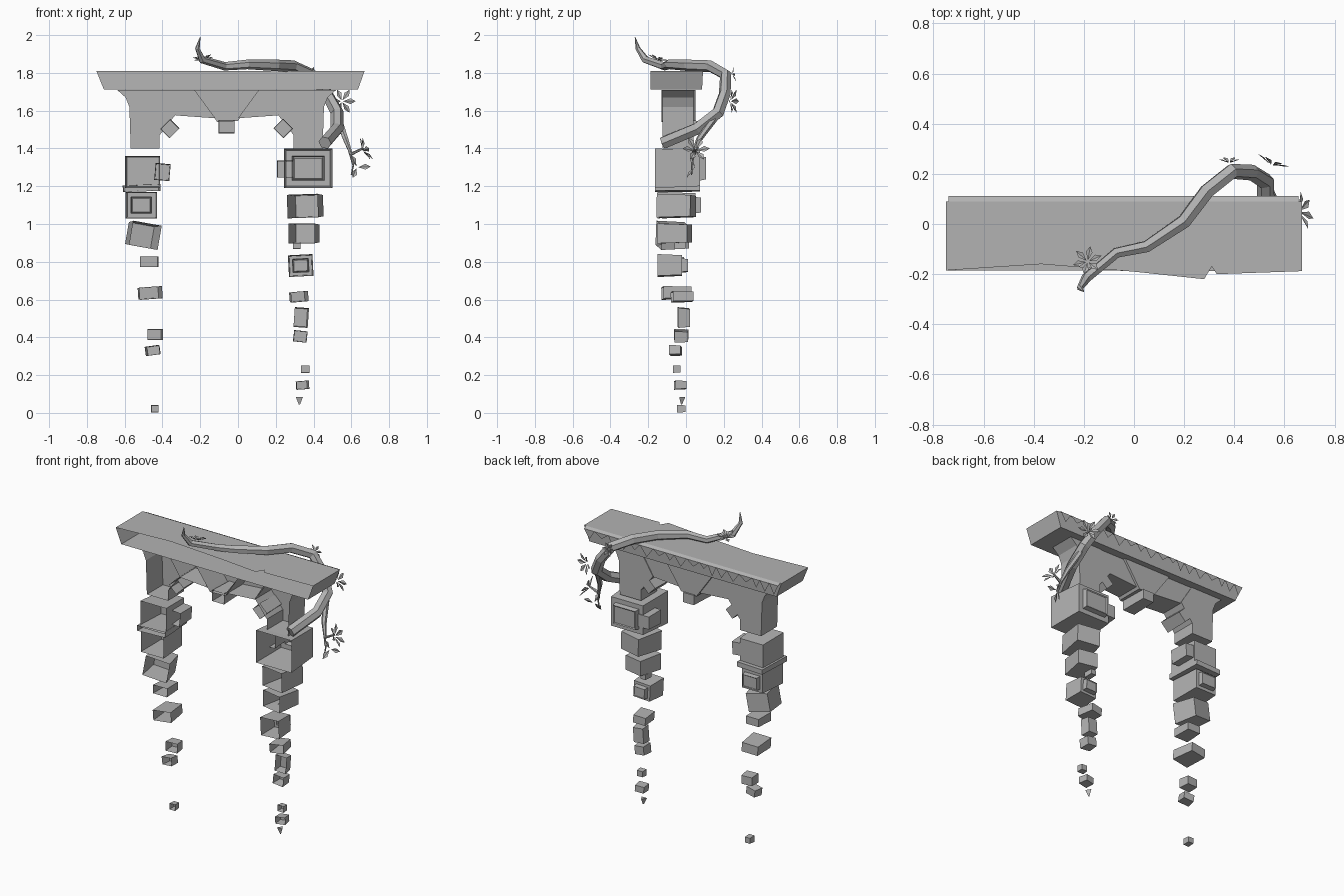
import bpy, bmesh, math, random
from mathutils import Vector, Matrix, Euler

random.seed(4)
cube = bpy.data.objects.get("Cube")
if cube:
    bpy.data.objects.remove(cube)

stone = bpy.data.materials.new("weathered_grey")
stone.use_nodes = True
GREY = (0.45, 0.45, 0.45, 1)
stone.diffuse_color = GREY
stone.node_tree.nodes["Principled BSDF"].inputs["Base Color"].default_value = GREY


def add_object(name, data):
    data.materials.append(stone)
    ob = bpy.data.objects.new(name, data)
    bpy.context.collection.objects.link(ob)
    return ob


def finish(name, bm):
    me = bpy.data.meshes.new(name)
    bm.to_mesh(me)
    bm.free()
    return add_object(name, me)


def open_front(bm):
    """Remove the faces turned to the front, leaving a hollow shell."""
    bm.normal_update()
    front = [f for f in bm.faces if f.normal.y < -0.9]
    bmesh.ops.delete(bm, geom=front, context="FACES")


def hollow_stone(name, x, y, z, w, d, h, yaw=0, roll=0, boss=False, taper=0.9):
    """A hollow block, narrower at the back, with an optional raised boss there."""
    bm = bmesh.new()
    bmesh.ops.create_cube(bm, size=1)
    for v in bm.verts:
        k = taper if v.co.y > 0 else 1
        v.co = Vector((v.co.x * w * k, v.co.y * d, v.co.z * h * k))
    open_front(bm)
    if boss:
        back = max(bm.faces, key=lambda f: f.normal.y)
        bmesh.ops.inset_individual(bm, faces=[back], thickness=min(w, h) * 0.2)
        bmesh.ops.inset_individual(bm, faces=[back], thickness=min(w, h) * 0.04, depth=0.03)
        bmesh.ops.inset_individual(bm, faces=[back], thickness=min(w, h) * 0.04, depth=-0.005)
        bmesh.ops.poke(bm, faces=[back])
    turn = Euler((0, math.radians(roll), math.radians(yaw))).to_matrix().to_4x4()
    bm.transform(Matrix.Translation((x, y, z)) @ turn)
    return finish(name, bm)


def hollow_profile(name, points, y0=-0.125, y1=0.04):
    """Extrude an x-z outline backwards and leave its front open."""
    bm = bmesh.new()
    rings = [[bm.verts.new((x, y, z)) for x, z in points] for y in (y0, y1)]
    bm.faces.new(rings[1])
    n = len(points)
    for i in range(n):
        j = (i + 1) % n
        bm.faces.new((rings[0][i], rings[0][j], rings[1][j], rings[1][i]))
    bmesh.ops.recalc_face_normals(bm, faces=bm.faces)
    return finish(name, bm)


# Arch: flared pillar heads, side wedges and keystone, mirrored about its own middle
MID = -0.06
pillar = [(-0.58, 1.71), (-0.535, 1.67), (-0.515, 1.62), (-0.508, 1.4), (-0.355, 1.4),
          (-0.355, 1.47), (-0.27, 1.58), (-0.35, 1.71)]
wedge = [(-0.36, 1.71), (-0.27, 1.575), (-0.06, 1.56), (-0.17, 1.71)]
for side, s in (("right", 1), ("left", -1)):
    hollow_profile(side + "_pillar_head", [(MID + s * x, z) for x, z in pillar])
    hollow_profile(side + "_arch_wedge", [(MID + s * x, z) for x, z in wedge], y1=0.035)
    hollow_stone(side + "_arch_corbel", MID + s * 0.3, -0.04, 1.505, 0.075, 0.16, 0.07, roll=s * 45)
hollow_profile("keystone", [(-0.23, 1.71), (-0.11, 1.54), (0, 1.545), (0.11, 1.71)], -0.13, 0.05)
hollow_stone("keystone_corbel", MID, -0.03, 1.515, 0.085, 0.18, 0.07)

# Lintel: slanted ends, chipped front edge and open front
bm = bmesh.new()
chipped = [(-0.75, -0.185), (-0.37, -0.16), (0.0, -0.19), (0.28, -0.22), (0.31, -0.17),
           (0.33, -0.2), (0.67, -0.188)]
top = [bm.verts.new((x, y, 1.81)) for x, y in chipped + [(0.67, 0.09), (-0.75, 0.09)]]
bottom = [bm.verts.new((x, y, 1.712)) for x, y in
          ((-0.71, -0.185), (0.635, -0.188), (0.635, 0.085), (-0.71, 0.085))]
bm.faces.new(top)
bm.faces.new(bottom[::-1])
bm.faces.new((top[0], top[-1], bottom[3], bottom[0]))
bm.faces.new((top[-3], bottom[1], bottom[2], top[-2]))
bm.faces.new((top[-1], top[-2], bottom[2], bottom[3]))
finish("lintel", bm)

# Jagged fringe hanging from the back edge of the lintel
bm = bmesh.new()
x = -0.74
while x < 0.64:
    w = random.uniform(0.05, 0.1)
    x1 = min(x + w, 0.665)
    a, b = bm.verts.new((x, 0.09, 1.81)), bm.verts.new((x1, 0.09, 1.81))
    c, d = bm.verts.new((x1, 0.112, 1.80)), bm.verts.new((x, 0.112, 1.80))
    tip = bm.verts.new(((x + x1) / 2, 0.11, random.uniform(1.73, 1.77)))
    bm.faces.new((a, b, c, d))
    bm.faces.new((d, c, tip))
    x = x1
finish("lintel_fringe", bm)

# Floating stones: x, y, z, width, depth, height, yaw, roll
left_stones = [
    (-0.505, -0.05, 1.275, 0.185, 0.2, 0.17, 0, 0),
    (-0.4, -0.02, 1.275, 0.08, 0.13, 0.09, 0, 5),
    (-0.51, -0.045, 1.19, 0.2, 0.24, 0.035, 0, -2),
    (-0.512, -0.05, 1.1, 0.165, 0.2, 0.14, 0, 0),
    (-0.505, -0.07, 0.94, 0.155, 0.15, 0.13, 12, 10),
    (-0.47, -0.07, 0.8, 0.1, 0.12, 0.055, 0, 0),
    (-0.468, -0.05, 0.635, 0.12, 0.15, 0.065, 6, -4),
    (-0.44, -0.025, 0.415, 0.08, 0.07, 0.06, 4, 0),
    (-0.45, -0.055, 0.33, 0.075, 0.06, 0.05, -8, -8),
    (-0.44, -0.025, 0.022, 0.04, 0.045, 0.04, 0, 0)]
right_stones = [
    (0.372, -0.045, 1.295, 0.255, 0.24, 0.21, 0, 0),
    (0.25, 0.02, 1.29, 0.085, 0.12, 0.09, 0, 0),
    (0.36, -0.05, 1.095, 0.165, 0.18, 0.125, -12, -2),
    (0.352, -0.06, 0.95, 0.14, 0.16, 0.105, -12, 0),
    (0.31, -0.03, 0.885, 0.04, 0.06, 0.035, 0, 0),
    (0.332, -0.085, 0.78, 0.13, 0.13, 0.115, 0, -3),
    (0.32, -0.02, 0.615, 0.09, 0.11, 0.055, 8, -5),
    (0.333, -0.012, 0.505, 0.075, 0.06, 0.105, 4, 4),
    (0.33, -0.025, 0.405, 0.072, 0.07, 0.06, 0, 6),
    (0.355, -0.05, 0.232, 0.045, 0.04, 0.04, 0, 0),
    (0.34, -0.03, 0.147, 0.065, 0.06, 0.045, 8, -4)]
for side, stones, carved in (("left", left_stones, (3,)), ("right", right_stones, (0, 5))):
    for i, values in enumerate(stones):
        hollow_stone(f"{side}_floating_stone_{i + 1}", *values, boss=i in carved)

# Last pointed shard
bm = bmesh.new()
bmesh.ops.create_cone(bm, segments=3, radius1=0.004, radius2=0.022, depth=0.04, cap_ends=True)
bm.transform(Matrix.Translation((0.325, -0.025, 0.065)))
finish("pointed_shard", bm)


def branch(name, points, radius):
    """Faceted, tapering stem through points of (x, y, z, relative thickness)."""
    cu = bpy.data.curves.new(name, "CURVE")
    cu.dimensions = "3D"
    cu.bevel_depth = radius
    cu.bevel_resolution = 1
    cu.use_fill_caps = True
    sp = cu.splines.new("POLY")
    sp.use_smooth = False
    sp.points.add(len(points) - 1)
    for p, (px, py, pz, r) in zip(sp.points, points):
        p.co = (px, py, pz, 1)
        p.radius = r
    add_object(name, cu)


branch("main_branch", [
    (-0.2, -0.27, 1.99, 0.05), (-0.215, -0.255, 1.93, 0.4), (-0.19, -0.215, 1.87, 0.65),
    (-0.07, -0.115, 1.835, 0.7), (0.05, -0.09, 1.845, 0.8), (0.2, 0.01, 1.84, 0.95),
    (0.29, 0.13, 1.835, 1), (0.39, 0.21, 1.79, 1), (0.47, 0.205, 1.69, 1),
    (0.525, 0.17, 1.59, 1.1), (0.525, 0.06, 1.505, 1.1), (0.46, -0.12, 1.43, 1.1)], 0.032)
branch("hanging_twig", [
    (0.53, 0.15, 1.56, 1), (0.57, 0.07, 1.45, 0.8), (0.6, 0.04, 1.37, 0.6), (0.66, 0.05, 1.4, 0.3)], 0.02)
branch("leaf_twig", [(0.59, 0.045, 1.39, 1), (0.61, 0.03, 1.31, 0.6), (0.6, 0.03, 1.26, 0.4)], 0.008)


def petals(name, centre, facing, count=6, size=0.06):
    """A ring of folded, pointed petals opening along the facing direction."""
    bm = bmesh.new()
    for i in range(count):
        spin = Matrix.Rotation(math.tau * i / count, 4, "Z")
        outline = ((0.1, 0, 0), (0.6, -0.22, 0.25), (1, 0, 0.3), (0.6, 0.22, 0.25), (0.55, 0, 0.15))
        base, lo, tip, hi, rib = [bm.verts.new(spin @ Vector(p) * size) for p in outline]
        for f in ((base, lo, rib), (lo, tip, rib), (tip, hi, rib), (hi, base, rib)):
            bm.faces.new(f)
    turn = Vector(facing).to_track_quat("Z", "Y").to_matrix().to_4x4()
    bm.transform(Matrix.Translation(centre) @ turn)
    finish(name, bm)


# Blossoms along the branch and loose leaves on the twig
petals("lintel_blossom", (-0.185, -0.15, 1.865), (-0.1, 0.3, 1))
petals("upper_back_blossom", (0.38, 0.245, 1.79), (0, 1, 0.2), size=0.045)
petals("back_blossom", (0.55, 0.235, 1.65), (0.4, 1, 0), size=0.07)
petals("twig_blossom", (0.66, 0.05, 1.39), (1, 0.2, 0.5), size=0.075)
petals("twig_leaves", (0.63, 0.045, 1.3), (0.3, -1, 0.2), count=3, size=0.07)
